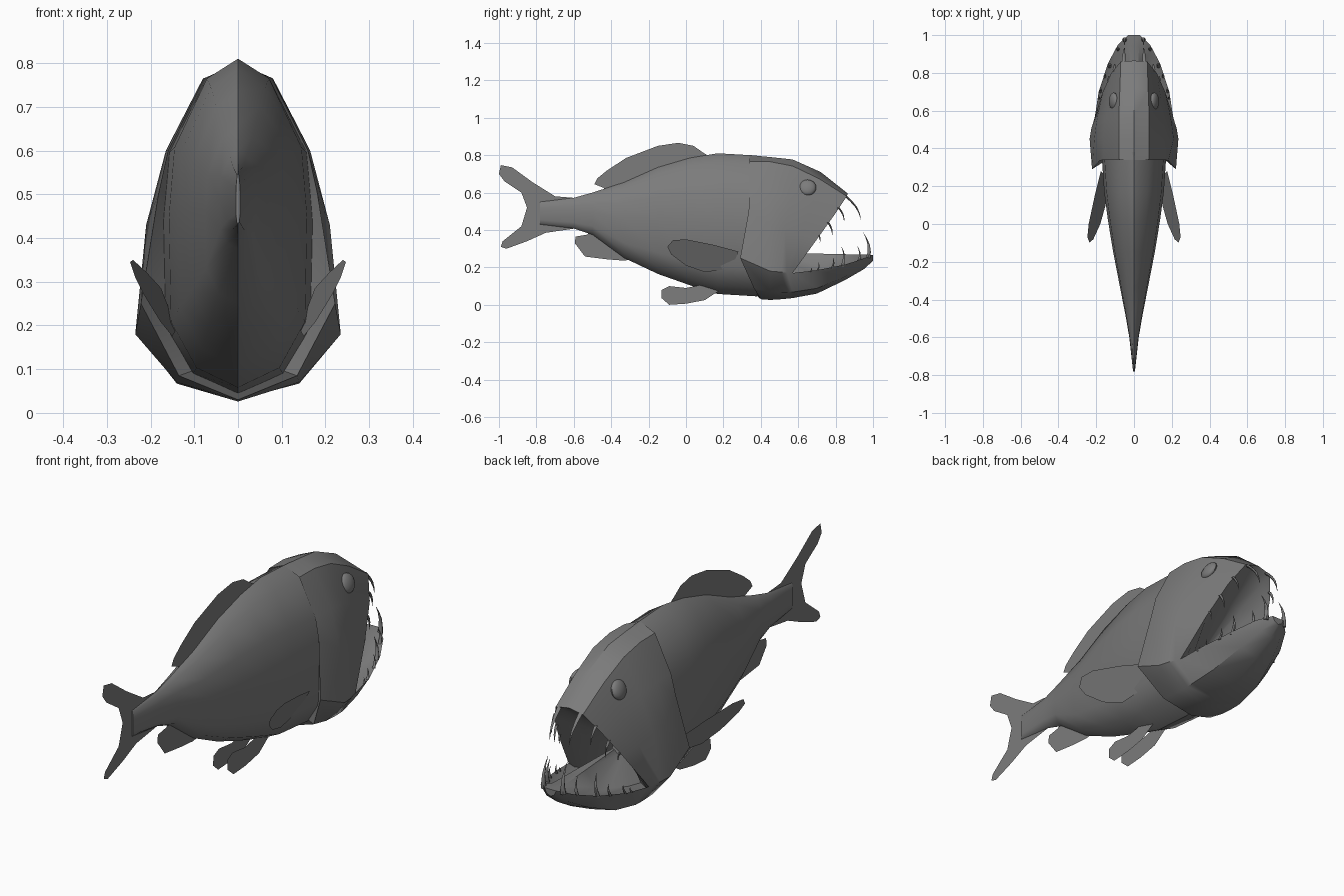
import bpy, bmesh, math
from mathutils import Vector

if "Cube" in bpy.data.objects:
    bpy.data.objects.remove(bpy.data.objects["Cube"])

grey = bpy.data.materials.new("slate grey")
grey.diffuse_color = (0.2, 0.2, 0.2, 1)
grey.use_nodes = True
grey.node_tree.nodes["Principled BSDF"].inputs["Base Color"].default_value = grey.diffuse_color


def finish(bm, name, angle=40):
    bmesh.ops.remove_doubles(bm, verts=bm.verts[:], dist=0.0005)
    bmesh.ops.recalc_face_normals(bm, faces=bm.faces[:])
    me = bpy.data.meshes.new(name)
    bm.to_mesh(me)
    bm.free()
    ob = bpy.data.objects.new(name, me)
    bpy.context.collection.objects.link(ob)
    me.materials.append(grey)
    bpy.ops.object.select_all(action='DESELECT')
    ob.select_set(True)
    bpy.context.view_layer.objects.active = ob
    bpy.ops.object.shade_smooth_by_angle(angle=math.radians(angle))
    return ob


def mirrored(half, closed=True):
    """Complete a right-hand half section with its left-hand copy."""
    end = half[:-1] if half[-1][0] == 0 else half
    start = 1 if closed and half[0][0] == 0 else 0
    return list(half) + [(-x, y, z) for x, y, z in reversed(end[start:])]


def loft(bm, rings, closed=True, cap_start=False, cap_end=False):
    vs = [[bm.verts.new(p) for p in r] for r in rings]
    n = len(vs[0])
    for a, b in zip(vs, vs[1:]):
        for i in range(n if closed else n - 1):
            k = (i + 1) % n
            bm.faces.new((a[i], a[k], b[k], b[i]))
    if cap_start:
        bm.faces.new(vs[0])
    if cap_end:
        bm.faces.new(vs[-1])


# --- Rear body: tapering sections (y, top, bottom, half width)
section = [(0, 1), (.45, .94), (.92, .73), (1, .52), (.97, .2), (.6, .06), (0, 0)]


def body_ring(y, top, bottom, w):
    return mirrored([(w * u, y, bottom + (top - bottom) * v) for u, v in section])


stations = [(-.78, .55, .43, .005), (-.6, .572, .408, .025), (-.5, .60, .375, .042),
            (-.33, .655, .25, .075), (-.15, .735, .165, .11), (.02, .785, .105, .138),
            (.17, .81, .058, .158), (.38, .798, .045, .172)]
bm = bmesh.new()
loft(bm, [body_ring(*s) for s in stations], cap_start=True, cap_end=True)
finish(bm, "body")

# --- Head: gill edge forward to the slanted upper jaw rim
gill = [(0, .34, .80), (.078, .34, .765), (.16, .34, .60), (.182, .335, .50),
        (.222, .29, .25), (.135, .365, .085), (0, .40, .03)]
cheek = [(0, .45, .79), (.08, .45, .765), (.165, .45, .60), (.21, .45, .43),
         (.235, .45, .18), (.14, .45, .07), (0, .45, .026)]
brow = [(0, .57, .777), (.08, .57, .742), (.155, .56, .58), (.20, .53, .40),
        (.225, .51, .175), (.14, .51, .067), (0, .51, .03)]
snout = [(0, .72, .71), (.075, .71, .675), (.142, .67, .53), (.185, .61, .37),
         (.215, .54, .172), (.14, .54, .067), (0, .54, .033)]
rim = [(0, .865, .595), (.07, .86, .58), (.12, .80, .49), (.165, .70, .35),
       (.207, .57, .17), (.14, .57, .068), (0, .57, .036)]
bm = bmesh.new()
loft(bm, [body_ring(.37, .79, .055, .16)] + [mirrored(r) for r in (gill, cheek, brow, snout, rim)])

# Lower jaw: lip, side and keel strips
jaw = [rim[4:],
       [(.187, .70, .185), (.125, .70, .088), (0, .70, .06)],
       [(.138, .85, .215), (.09, .85, .15), (0, .85, .132)],
       [(.085, .95, .247), (.055, .95, .205), (0, .95, .19)],
       [(.03, 1.0, .267), (.02, 1.0, .245), (0, 1.0, .235)]]
loft(bm, [mirrored(r, False) for r in jaw], closed=False, cap_end=True)

# Mouth cavity: the rim drawn back to the throat
loop = mirrored(rim[:5] + [r[0] for r in jaw[1:]])
throat = Vector((0, .42, .28))


def drawn_back(t, drop):
    out = []
    for p in loop:
        q = Vector(p).lerp(throat, t)
        if p[2] < .3 and p[1] < .97:
            q.z -= drop
        out.append(q)
    return out


loft(bm, [loop, drawn_back(.1, .03), drawn_back(.4, .07), drawn_back(.8, .02)], cap_end=True)
finish(bm, "head")


# --- Fins: outline plate, thicker inside the rim, placed by a mapping
def fin(name, outline, t, inset, place):
    bm = bmesh.new()
    face = bm.faces.new([bm.verts.new((0, y, z)) for y, z in outline])
    rim_verts = set(bm.verts)
    bmesh.ops.inset_region(bm, faces=[face], thickness=inset, use_even_offset=True)
    for v in bm.verts:
        if v not in rim_verts and abs(v.co.x) < 1e-6:
            v.co.x = t
    outer = [v for v in bm.verts if v.is_boundary]
    for v in outer:
        v.co.x = 0
    for v in bm.verts:
        if v not in outer:
            v.co.x = t
    other = bmesh.ops.duplicate(bm, geom=bm.verts[:] + bm.edges[:] + bm.faces[:])["geom"]
    for v in other:
        if isinstance(v, bmesh.types.BMVert):
            v.co.x *= -1
    for v in bm.verts:
        v.co = place(*v.co)
    finish(bm, name, 50)


def centre(x, y, z):
    return (x, y, z)


fin("tail_fin", [(-.58, .57), (-.7, .58), (-.82, .655), (-.93, .735), (-.99, .747), (-1, .70),
                 (-.97, .66), (-.88, .60), (-.85, .52), (-.88, .42), (-.98, .34), (-.99, .31),
                 (-.96, .30), (-.85, .34), (-.75, .385), (-.58, .41)], .01, .022, centre)
fin("dorsal_fin", [(.13, .79), (.09, .815), (.04, .85), (-.04, .866), (-.15, .85), (-.32, .785),
                   (-.42, .72), (-.475, .675), (-.49, .645), (-.44, .625), (-.43, .58),
                   (-.3, .60), (-.1, .70)], .012, .025, centre)
fin("anal_fin", [(-.25, .25), (-.33, .236), (-.42, .243), (-.54, .258), (-.595, .33), (-.59, .365),
                 (-.53, .375), (-.48, .41), (-.3, .36)], .013, .022, centre)
for side, s in (("right", 1), ("left", -1)):
    fin(side + "_pectoral_fin",
        [(.28, .285), (.26, .235), (.22, .19), (.1, .175), (0, .21), (-.08, .27), (-.1, .31),
         (-.07, .345), (0, .35), (.15, .32)], .011, .02,
        lambda x, y, z: (s * (.086 - .127 * y + .44 * z + x), y, z))
    fin(side + "_pelvic_fin",
        [(.2, .09), (.1, .025), (0, .006), (-.09, .0), (-.13, .035), (-.13, .08), (-.09, .1),
         (0, .09), (.1, .11)], .009, .018,
        lambda x, y, z: (s * (.037 - .05 * (z - .05) + x), y, z))

    # Eye
    bm = bmesh.new()
    bmesh.ops.create_uvsphere(bm, u_segments=16, v_segments=10, radius=1)
    for v in bm.verts:
        v.co = (s * (.108 + .022 * v.co.x - .012 * v.co.z), .65 + .046 * v.co.y, .627 + .042 * v.co.z)
    finish(bm, side + "_eye")

    # Teeth: base, tip, radius; bent backwards along their length
    teeth = [((.055, .85, .585), (.05, .935, .455), .011), ((.105, .815, .52), (.10, .845, .44), .008),
             ((.135, .76, .44), (.13, .78, .365), .008), ((.155, .71, .37), (.15, .715, .33), .006),
             ((.05, .975, .25), (.05, .945, .39), .013), ((.085, .925, .235), (.08, .915, .315), .009),
             ((.13, .835, .205), (.12, .83, .315), .011), ((.155, .78, .195), (.15, .785, .255), .008),
             ((.178, .70, .18), (.172, .71, .225), .007), ((.185, .665, .175), (.18, .67, .20), .006)]
    bm = bmesh.new()
    for base, tip, r in teeth:
        a, b = Vector(base), Vector(tip)
        rings = []
        for k in range(5):
            t = k / 4
            c = a.lerp(b, t) + Vector((0, .12 * (b - a).length * math.sin(math.pi * t), 0))
            rr = r * (1 - .95 * t)
            rings.append([(s * (c.x + rr * math.cos(q * math.tau / 6)),
                           c.y + rr * math.sin(q * math.tau / 6), c.z) for q in range(6)])
        loft(bm, rings, cap_start=True, cap_end=True)
    finish(bm, side + "_teeth", 60)
